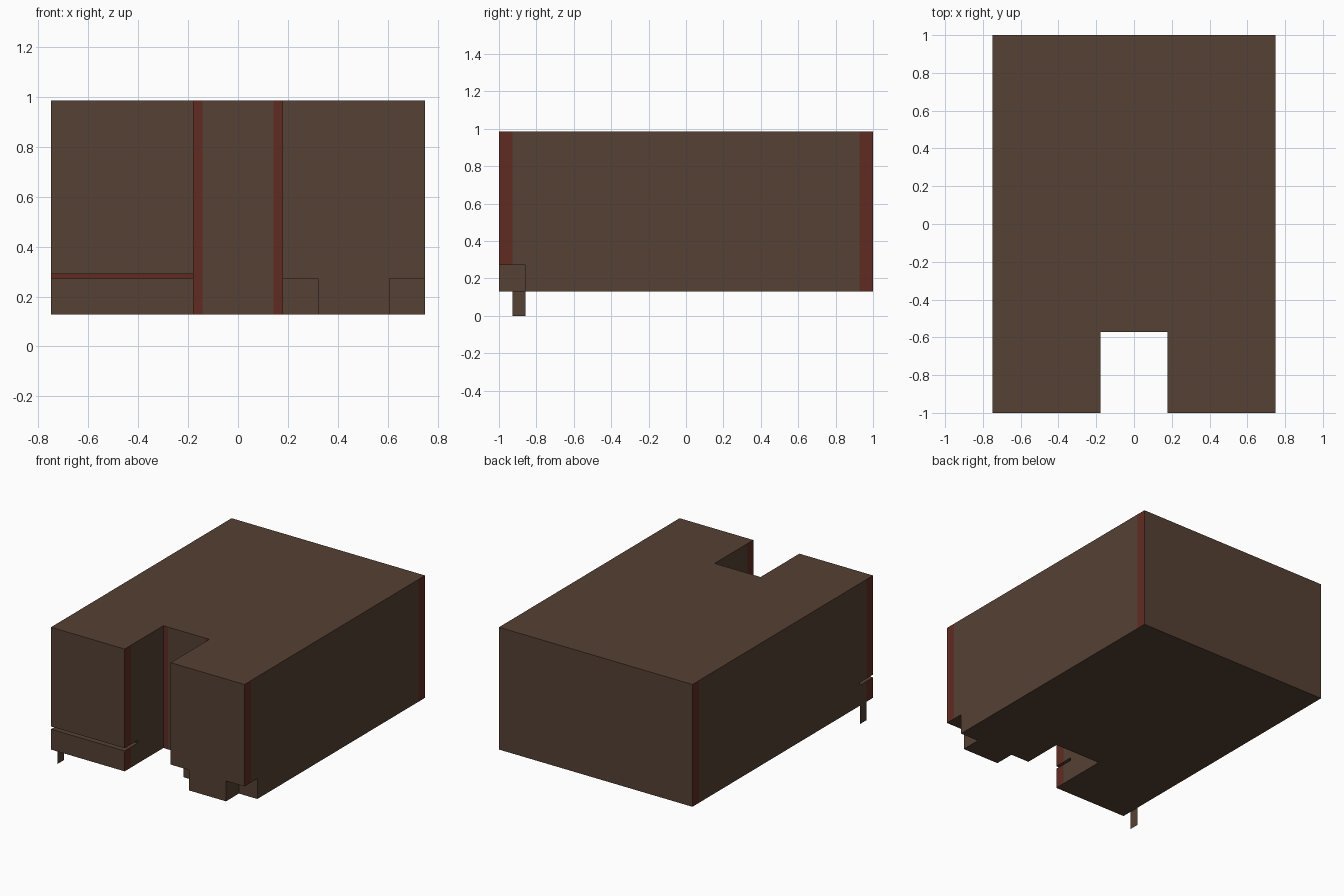
import bpy, bmesh
from mathutils import Vector

if "Cube" in bpy.data.objects:
    bpy.data.objects.remove(bpy.data.objects["Cube"])

U = 1 / 14          # modelling module
BASE = 0.129        # underside height of the body


def material(name, rgb):
    m = bpy.data.materials.new(name)
    m.diffuse_color = (*rgb, 1)
    m.use_nodes = True
    m.node_tree.nodes["Principled BSDF"].inputs["Base Color"].default_value = m.diffuse_color
    return m


brown = material("dark_brown", (0.090, 0.052, 0.033))
red = material("dark_red", (0.115, 0.024, 0.016))

# Cut lines of the body, in modules (z measured from the underside)
XS = [-10.5, -2.5, -2, 2, 2.5, 4.5, 8.5, 10.5]
YS = [-14, -13, -12, -8, 13, 14]
ZS = [0, 2, 2.27, 12]


def solid(x, y, z):
    if not (abs(x) < 10.5 and abs(y) < 14 and 0 < z < 12):
        return False
    if abs(x) < 2.5 and y < -8:                      # front recess
        return False
    if y < -12:
        if x < -2.5 and 2 < z < 2.27:                # thin slit, left block
            return False
        if x > 2.5 and not 4.5 < x < 8.5 and z < 2:  # lower corner notches, right block
            return False
    return True


def is_red(c, n):
    if n.x:   # strips at the corners of outer sides and recess sides
        return abs(c.y) > 13 and min(abs(abs(c.x) - 10.5), abs(abs(c.x) - 2.5)) < 0.01
    if n.y < 0:
        recess_back = abs(c.y + 8) < 0.01 and 2 < abs(c.x) < 2.5
        slit_back = abs(c.y + 12) < 0.01 and c.x < -2.5
        return recess_back or slit_back
    return False


def add_object(name, bm, mats):
    me = bpy.data.meshes.new(name)
    bm.to_mesh(me)
    bm.free()
    for m in mats:
        me.materials.append(m)
    ob = bpy.data.objects.new(name, me)
    bpy.context.collection.objects.link(ob)
    return ob


# Body: outer faces of the solid cells, red on the trim strips
bm = bmesh.new()
grid = (XS, YS, ZS)
for i in range(len(XS) - 1):
    for j in range(len(YS) - 1):
        for k in range(len(ZS) - 1):
            lo = Vector((XS[i], YS[j], ZS[k]))
            hi = Vector((XS[i + 1], YS[j + 1], ZS[k + 1]))
            mid = (lo + hi) / 2
            if not solid(*mid):
                continue
            for axis in range(3):
                for sign in (-1, 1):
                    n = Vector((0, 0, 0))
                    n[axis] = sign
                    c = mid.copy()
                    c[axis] = hi[axis] if sign > 0 else lo[axis]
                    if solid(*(c + n * 0.05)):
                        continue
                    a, b = (axis + 1) % 3, (axis + 2) % 3
                    ring = []
                    for p, q in ((0, 0), (1, 0), (1, 1), (0, 1)):
                        v = c.copy()
                        v[a] = (lo, hi)[p][a]
                        v[b] = (lo, hi)[q][b]
                        ring.append(bm.verts.new(v * U + Vector((0, 0, BASE))))
                    f = bm.faces.new(ring if sign > 0 else ring[::-1])
                    f.material_index = int(is_red(c, n))
bmesh.ops.remove_doubles(bm, verts=bm.verts, dist=1e-4)
bmesh.ops.dissolve_limit(bm, angle_limit=0.01, verts=bm.verts, edges=bm.edges,
                         delimit={'MATERIAL'})
add_object("body", bm, (brown, red))

# Foot: thin tab hanging from the left side
bm = bmesh.new()
bm.faces.new([bm.verts.new((-0.75, y * U, z))
              for y, z in ((-13, 0), (-13, BASE), (-12, BASE), (-12, 0))])
add_object("foot_tab", bm, (brown,))
